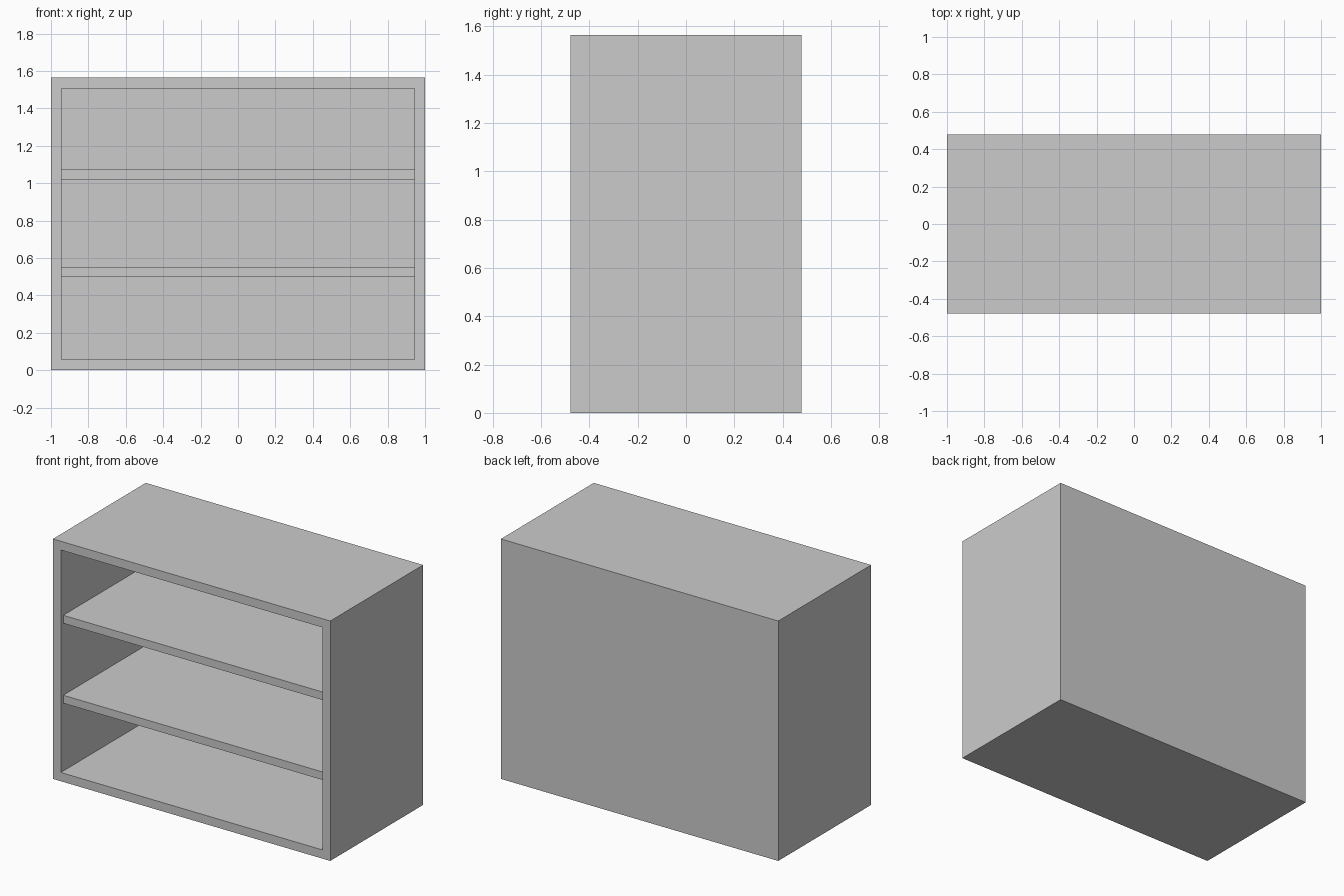
import bpy, bmesh
from mathutils import Matrix

if "Cube" in bpy.data.objects:
    bpy.data.objects.remove(bpy.data.objects["Cube"])

W, D, H = 2.0, 0.956, 1.564      # outer size
WALL, BACK = 0.057, 0.05         # board thickness, back panel thickness
SHELF_T, RECESS = 0.052, 0.025   # shelf thickness, setback from front


def add_box(name, lo, hi):
    """Box between two corners; returns the object."""
    size = [b - a for a, b in zip(lo, hi)]
    mid = [(a + b) / 2 for a, b in zip(lo, hi)]
    bm = bmesh.new()
    bmesh.ops.create_cube(bm, size=1.0, matrix=Matrix.Translation(mid) @ Matrix.Diagonal((*size, 1)))
    mesh = bpy.data.meshes.new(name)
    bm.to_mesh(mesh)
    bm.free()
    obj = bpy.data.objects.new(name, mesh)
    bpy.context.collection.objects.link(obj)
    return obj


# Cabinet case: one block with its front face inset and pushed in
case = add_box("cabinet_case", (-W / 2, -D / 2, 0), (W / 2, D / 2, H))
bm = bmesh.new()
bm.from_mesh(case.data)
bm.normal_update()
front = min(bm.faces, key=lambda f: f.calc_center_median().y)
bmesh.ops.inset_region(bm, faces=[front], thickness=WALL, use_even_offset=True)
cavity = bmesh.ops.extrude_discrete_faces(bm, faces=[front])["faces"]
bmesh.ops.translate(bm, verts=cavity[0].verts, vec=(0, D - BACK, 0))
bm.to_mesh(case.data)
bm.free()

# Two shelves spanning the opening, set slightly back from the front
for name, z in (("lower_shelf", 0.499), ("upper_shelf", 1.02)):
    add_box(name, (-W / 2 + WALL, -D / 2 + RECESS, z),
            (W / 2 - WALL, D / 2 - BACK, z + SHELF_T))
